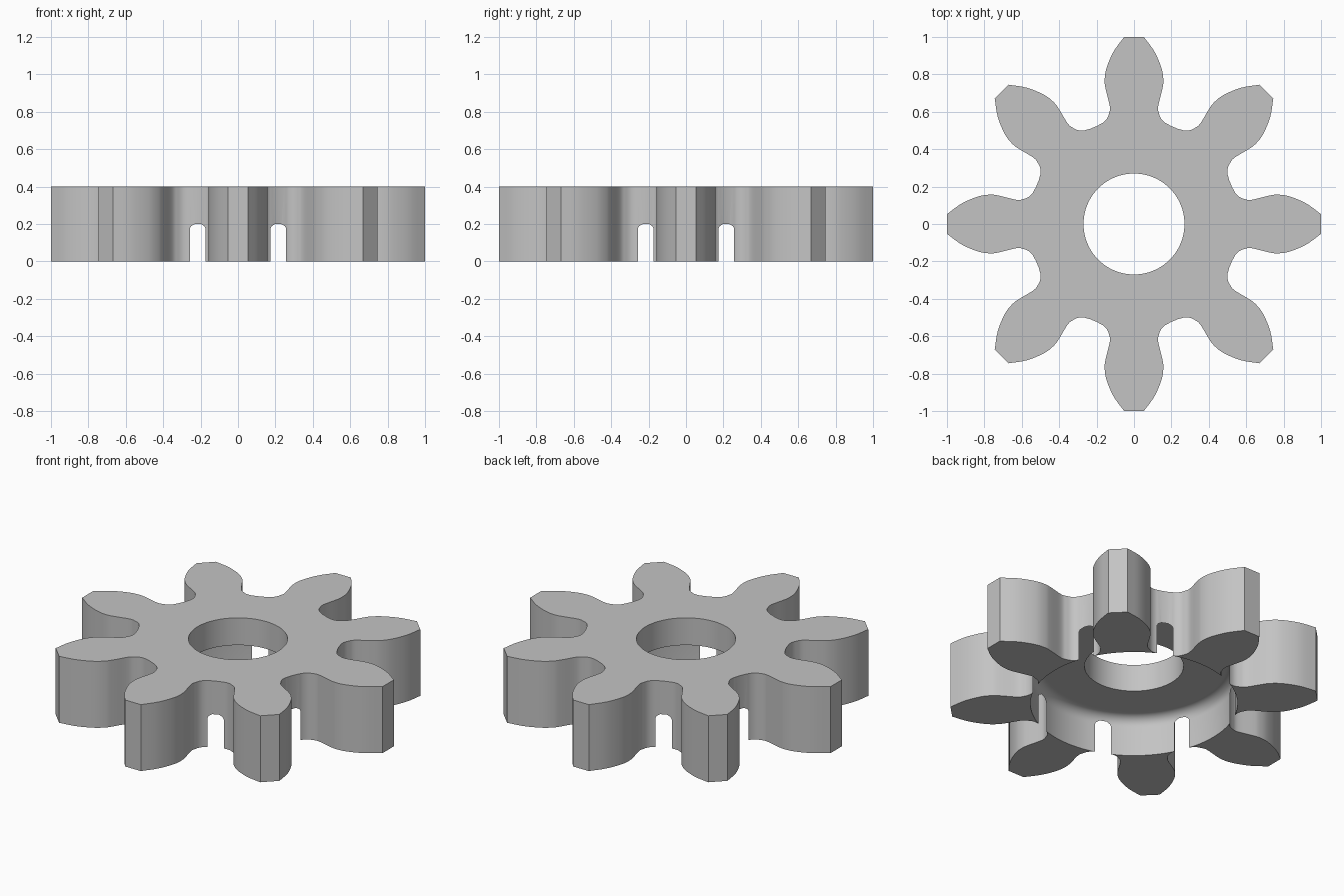
import bpy, bmesh, math
from mathutils import Vector, Matrix

if "Cube" in bpy.data.objects:
    bpy.data.objects.remove(bpy.data.objects["Cube"], do_unlink=True)

TEETH, HEIGHT, BORE = 8, 0.4, 0.27
CAVITY_R, CAVITY_Z, FILLET = 0.565, 0.236, 0.06

grey = bpy.data.materials.new("plain grey")
grey.use_nodes = True
COLOUR = (0.55, 0.55, 0.55, 1)
grey.diffuse_color = COLOUR
grey.node_tree.nodes["Principled BSDF"].inputs["Base Color"].default_value = COLOUR


def make_object(name, bm):
    bmesh.ops.recalc_face_normals(bm, faces=bm.faces)
    mesh = bpy.data.meshes.new(name)
    bm.to_mesh(mesh)
    bm.free()
    mesh.materials.append(grey)
    obj = bpy.data.objects.new(name, mesh)
    bpy.context.collection.objects.link(obj)
    return obj


def smooth_path(pts, steps):
    """Catmull-Rom curve through the points."""
    pts = [2 * pts[0] - pts[1]] + pts + [2 * pts[-1] - pts[-2]]
    path = []
    for a, b, c, d in zip(pts, pts[1:], pts[2:], pts[3:]):
        for i in range(steps):
            t = i / steps
            path.append(0.5 * (2 * b + (c - a) * t + (2 * a - 5 * b + 4 * c - d) * t * t
                               + (3 * b - a - 3 * c + d) * t ** 3))
    return path + [pts[-2]]


# Half a tooth flank, from the flat tip down to the middle of the valley
root = 0.56
flank = [(0.053, 1), (0.112, 0.917), (0.149, 0.826), (0.157, 0.762), (0.15, 0.715),
         (0.129, 0.628), (0.134, 0.59), (0.145, 0.563), (0.163, 0.544), (0.182, 0.533)]
half = smooth_path([Vector(p) for p in flank], 4)
for deg in (69.5, 67.5):
    a = math.radians(deg)
    half.append(Vector((root * math.cos(a), root * math.sin(a))))
tooth = [Vector((-p.x, p.y)) for p in reversed(half[:-1])] + half

# Gear body: repeat the tooth around the circle and extrude it
bm = bmesh.new()
ring = []
for k in range(TEETH):
    turn = Matrix.Rotation(-k * math.tau / TEETH, 2)
    ring += [bm.verts.new((*(turn @ p), 0)) for p in tooth]
base = bm.faces.new(ring)
top = bmesh.ops.extrude_face_region(bm, geom=[base], use_keep_orig=True)
bmesh.ops.translate(bm, vec=(0, 0, HEIGHT),
                    verts=[v for v in top["geom"] if isinstance(v, bmesh.types.BMVert)])
gear = make_object("gear_wheel", bm)

# Cutter: the bore plus the round underside recess with a filleted rim
profile = [(0, -0.1), (CAVITY_R, -0.1)]
for i in range(9):
    a = math.radians(90 * i / 8)
    profile.append((CAVITY_R - FILLET + FILLET * math.cos(a),
                    CAVITY_Z - FILLET + FILLET * math.sin(a)))
profile += [(CAVITY_R - FILLET - 0.01, CAVITY_Z), (BORE, CAVITY_Z), (BORE, 0.5), (0, 0.5)]
bm = bmesh.new()
verts = [bm.verts.new((r, 0, z)) for r, z in profile]
edges = [bm.edges.new(pair) for pair in zip(verts, verts[1:])]
bmesh.ops.spin(bm, geom=verts + edges, cent=(0, 0, 0), axis=(0, 0, 1),
               angle=math.tau, steps=96, use_duplicate=False)
bmesh.ops.remove_doubles(bm, verts=bm.verts, dist=1e-5)
cutter = make_object("recess_cutter", bm)

cut = gear.modifiers.new("recess", "BOOLEAN")
cut.operation = "DIFFERENCE"
cut.solver = "EXACT"
cut.object = cutter
bpy.ops.object.select_all(action="DESELECT")
gear.select_set(True)
bpy.context.view_layer.objects.active = gear
bpy.ops.object.modifier_apply(modifier=cut.name)
bpy.data.objects.remove(cutter, do_unlink=True)
bpy.ops.object.shade_smooth_by_angle(angle=math.radians(30))
